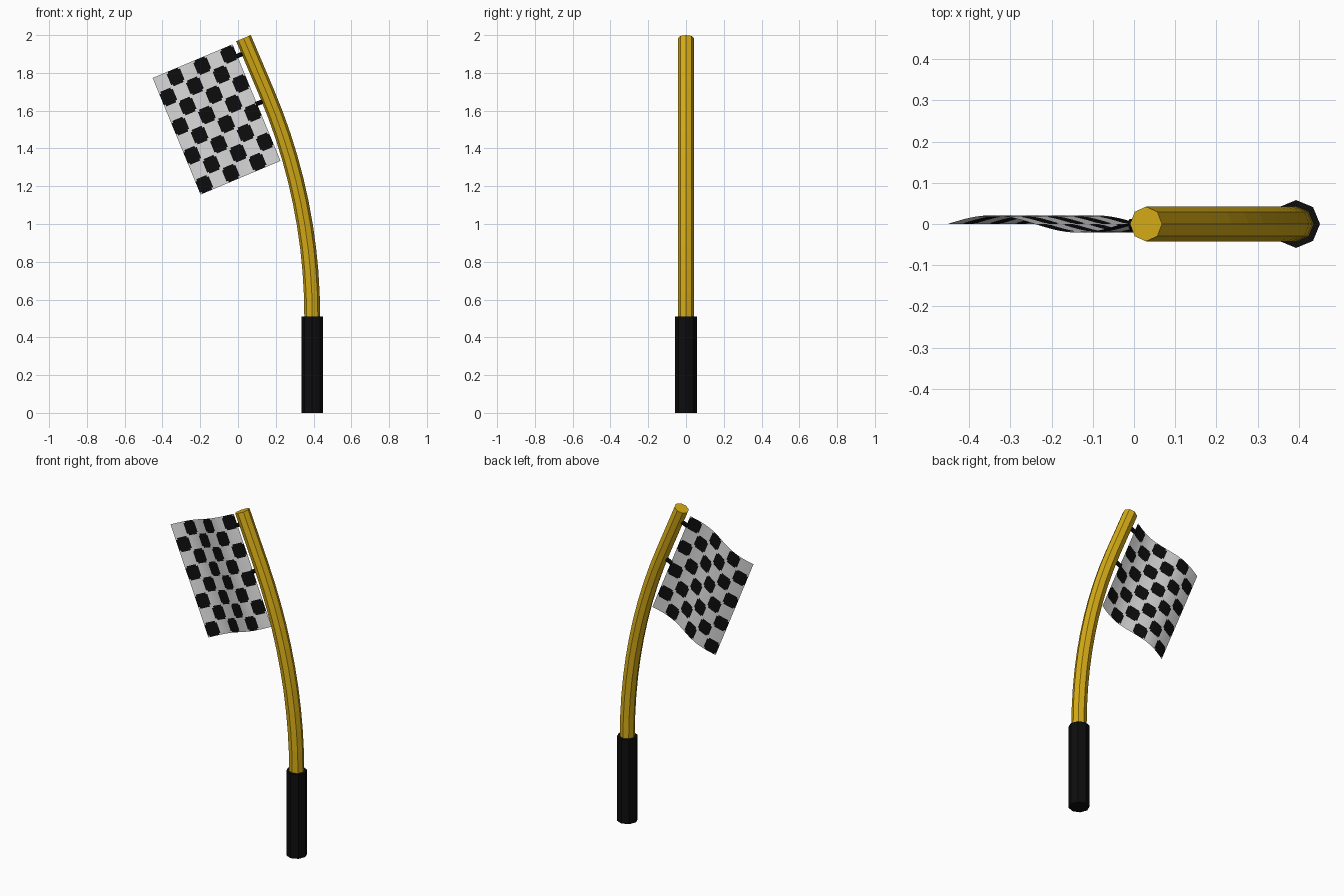
import bpy, bmesh, math
from mathutils import Vector, Matrix

cube = bpy.data.objects.get("Cube")
if cube:
    bpy.data.objects.remove(cube, do_unlink=True)


def material(name, r, g, b):
    m = bpy.data.materials.new(name)
    m.use_nodes = True
    m.diffuse_color = (r, g, b, 1)
    m.node_tree.nodes["Principled BSDF"].inputs["Base Color"].default_value = (r, g, b, 1)
    return m


gold = material("gold", 0.67, 0.41, 0.008)
black = material("black", 0.004, 0.004, 0.004)
white = material("white", 0.72, 0.72, 0.72)


def finish(name, bm, *mats):
    mesh = bpy.data.meshes.new(name)
    bm.to_mesh(mesh)
    bm.free()
    for m in mats:
        mesh.materials.append(m)
    ob = bpy.data.objects.new(name, mesh)
    bpy.context.collection.objects.link(ob)
    return ob


def tube(name, path, radius, sides, mat):
    """Sweep a regular polygon along (point, tilt) pairs, capped at both ends."""
    bm = bmesh.new()
    rings = []
    for point, tilt in path:
        turn = Matrix.Rotation(-tilt, 3, 'Y')
        ring = []
        for i in range(sides):
            a = math.tau * i / sides
            ring.append(bm.verts.new(Vector(point) + turn @ Vector(
                (radius * math.cos(a), radius * math.sin(a), 0))))
        rings.append(ring)
    for low, high in zip(rings, rings[1:]):
        for i in range(sides):
            j = (i + 1) % sides
            bm.faces.new((low[i], low[j], high[j], high[i]))
    bm.faces.new(rings[0][::-1])
    bm.faces.new(rings[-1])
    return finish(name, bm, mat)


# Grip
BASE_X, GRIP_TOP = 0.393, 0.51
tube("grip", [((BASE_X, 0, 0), 0), ((BASE_X, 0, GRIP_TOP), 0)], 0.058, 8, black)

# Pole: a bend followed by a straight tip
LEAN, BEND, TIP, STEPS = math.radians(23), 3.03, 0.315, 10
path = [((BASE_X, 0, GRIP_TOP - 0.05), 0)]
for i in range(STEPS + 1):
    t = LEAN * i / STEPS
    path.append(((BASE_X - BEND * (1 - math.cos(t)), 0,
                  GRIP_TOP + BEND * math.sin(t)), t))
end = Vector(path[-1][0]) + TIP * Vector((-math.sin(LEAN), 0, math.cos(LEAN)))
path.append((end, LEAN))
tube("pole", path, 0.042, 8, gold)

# Flag: waving sheet with softly rounded checks
COLS, ROWS, FINE = 6, 8, 8
corner = Vector((-0.452, 0, 1.773))
across = Vector((0.423, 0, 0.178))
down = Vector((0.254, 0, -0.617))
bm = bmesh.new()
nu, nv = COLS * FINE, ROWS * FINE
grid = []
for j in range(nv + 1):
    row = []
    for i in range(nu + 1):
        u, v = i / nu, j / nv
        wave = Vector((0, 0.021 * math.sin(math.tau * u), 0))
        row.append(bm.verts.new(corner + across * u + down * v + wave))
    grid.append(row)
for j in range(nv):
    for i in range(nu):
        f = bm.faces.new((grid[j][i], grid[j + 1][i], grid[j + 1][i + 1], grid[j][i + 1]))
        f.smooth = True
        du = 2 * (i % FINE + 0.5) / FINE - 1
        dv = 2 * (j % FINE + 0.5) / FINE - 1
        dark = (i // FINE + j // FINE) % 2 == 1
        f.material_index = int(dark and du ** 4 + dv ** 4 < 1.15)
finish("flag", bm, white, black)

# Ties joining the flag to the pole
for name, v in (("upper_tie", 0.1), ("lower_tie", 0.51)):
    start = corner + across * 0.985 + down * v
    tube(name, [(start, LEAN - math.pi / 2),
                (start + across.normalized() * 0.055, LEAN - math.pi / 2)],
         0.012, 8, black)
